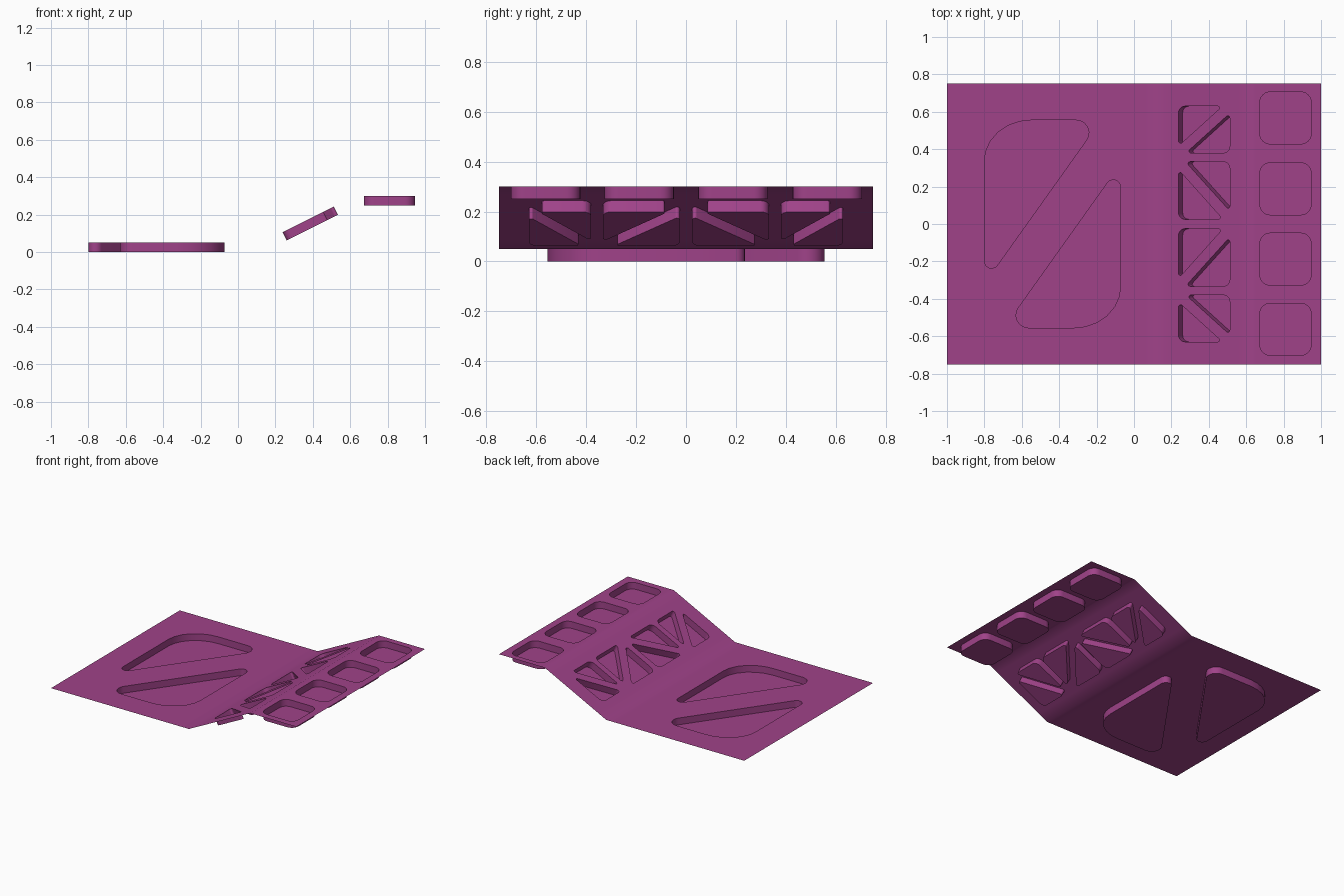
import bpy, bmesh, math
from mathutils import Vector

if "Cube" in bpy.data.objects:
    bpy.data.objects.remove(bpy.data.objects["Cube"])

BEND_LOW, BEND_HIGH = 0.125, 0.625
Z_LOW, Z_HIGH, DEPTH, HALF_Y = 0.05, 0.30, 0.05, 0.75


def rounded(corners, steps=6):
    """Polygon outline with conic-rounded corners: (x, y, tangent_in[, tangent_out])."""
    pts, n = [], len(corners)
    for i, c in enumerate(corners):
        p = Vector(c[:2])
        a = (Vector(corners[i - 1][:2]) - p).normalized()
        b = (Vector(corners[(i + 1) % n][:2]) - p).normalized()
        p0, p2 = p + a * c[2], p + b * c[-1]
        w = math.sin(a.angle(b) / 2)
        for k in range(steps + 1):
            t = k / steps
            f0, f1, f2 = (1 - t) ** 2, 2 * w * t * (1 - t), t * t
            pts.append((p0 * f0 + p * f1 + p2 * f2) / (f0 + f1 + f2))
    return pts


def mirror_y(shape):
    return [(c[0], -c[1], *c[2:]) for c in shape]


def fold(co):
    """Bend the flat layout into the low / sloped / high profile."""
    x, y, d = co
    if x <= BEND_LOW:
        return Vector((x, y, Z_LOW + d))
    if x >= BEND_HIGH:
        return Vector((x, y, Z_HIGH + d))
    run, rise = BEND_HIGH - BEND_LOW, Z_HIGH - Z_LOW
    length = math.hypot(run, rise)
    z = Z_LOW + (x - BEND_LOW) * rise / run
    return Vector((x - d * rise / length, y, z + d * run / length))


def loop_edges(bm, verts):
    return [bm.edges.new((verts[i - 1], verts[i])) for i in range(len(verts))]


def panel(bm, x0, x1, pockets=()):
    """Flat rectangle with sunken pockets."""
    rect = [(x0, -HALF_Y), (x1, -HALF_Y), (x1, HALF_Y), (x0, HALF_Y)]
    outer = [bm.verts.new((x, y, 0)) for x, y in rect]
    if not pockets:
        bm.faces.new(outer)
        return
    edges = loop_edges(bm, outer)
    rims = []
    for shape in pockets:
        rim = [bm.verts.new((p.x, p.y, 0)) for p in rounded(shape)]
        edges += loop_edges(bm, rim)
        rims.append(rim)
    bmesh.ops.triangle_fill(bm, use_beauty=True, edges=edges, normal=(0, 0, 1))
    for rim in rims:
        low = [bm.verts.new((v.co.x, v.co.y, -DEPTH)) for v in rim]
        for i in range(len(rim)):
            bm.faces.new((rim[i - 1], rim[i], low[i], low[i - 1]))
        bm.faces.new(low)


# Two large triangular pockets, one the half-turn of the other
big = [(-0.80, 0.555, 0.22, 0.25), (-0.178, 0.555, 0.13), (-0.80, -0.318, 0.12)]
big_turned = [(-0.872 - c[0], -c[1], *c[2:]) for c in big]

# Small triangle pairs on the slope, mirrored front to back
A, B, R, T = 0.238, 0.512, 0.035, 0.025
half = [
    [(A, 0.63, R), (0.472, 0.63, T), (A, 0.418, T)],
    [(B, 0.38, R), (0.278, 0.38, T), (B, 0.592, T)],
    [(A, 0.025, R), (0.475, 0.025, T), (A, 0.29, T)],
    [(B, 0.333, R), (0.275, 0.333, T), (B, 0.07, T)],
]
small = half + [mirror_y(s) for s in half]

# Row of four square pockets
squares = []
for cy in (-0.563, -0.188, 0.188, 0.567):
    squares.append([(0.81 + sx * 0.137, cy + sy * 0.139, 0.055)
                    for sx, sy in ((-1, -1), (1, -1), (1, 1), (-1, 1))])

# Assemble the sheet: panels plus narrow strips beside each bend
bm = bmesh.new()
panel(bm, -1.0, 0.06, [big, big_turned])
panel(bm, 0.06, BEND_LOW)
panel(bm, BEND_LOW, 0.20)
panel(bm, 0.20, 0.56, small)
panel(bm, 0.56, BEND_HIGH)
panel(bm, BEND_HIGH, 0.65)
panel(bm, 0.65, 1.0, squares)
bmesh.ops.remove_doubles(bm, verts=bm.verts, dist=1e-5)
for v in bm.verts:
    v.co = fold(v.co)
bmesh.ops.recalc_face_normals(bm, faces=bm.faces)
bm.normal_update()
if sum(f.normal.z * f.calc_area() for f in bm.faces) < 0:
    bmesh.ops.reverse_faces(bm, faces=bm.faces)

mesh = bpy.data.meshes.new("folded_tray_sheet")
bm.to_mesh(mesh)
bm.free()
tray = bpy.data.objects.new("folded_tray_sheet", mesh)
bpy.context.collection.objects.link(tray)

mat = bpy.data.materials.new("purple")
mat.diffuse_color = (0.35, 0.055, 0.25, 1)
mat.use_nodes = True
mat.node_tree.nodes["Principled BSDF"].inputs["Base Color"].default_value = mat.diffuse_color
mesh.materials.append(mat)

bpy.context.view_layer.objects.active = tray
tray.select_set(True)
bpy.ops.object.shade_smooth_by_angle(angle=math.radians(30))
